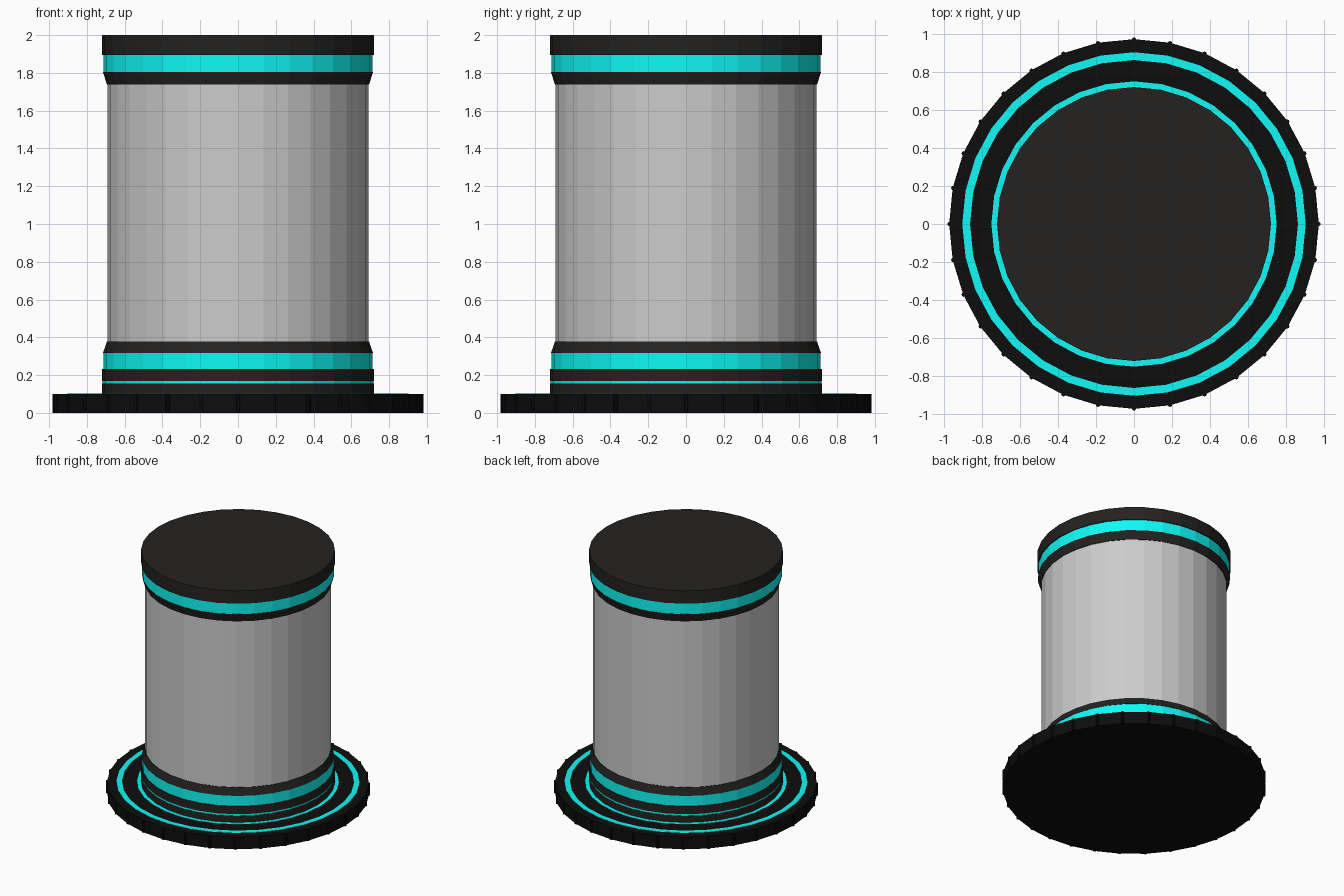
import bpy, bmesh, math

if "Cube" in bpy.data.objects:
    bpy.data.objects.remove(bpy.data.objects["Cube"])

SIDES = 32


def material(name, color):
    m = bpy.data.materials.new(name)
    m.diffuse_color = (*color, 1)
    m.use_nodes = True
    m.node_tree.nodes["Principled BSDF"].inputs["Base Color"].default_value = m.diffuse_color
    return m


BLACK = material("black", (0.004, 0.004, 0.004))
DARK = material("charcoal", (0.017, 0.016, 0.015))
TEAL = material("teal", (0.005, 0.95, 0.92))


def lathe(name, profile, mat=None, closed=False):
    """Spin (radius, z) points around z; zero-radius ends close the solid."""
    bm = bmesh.new()
    rings = []
    for r, z in profile:
        if r == 0:
            rings.append([bm.verts.new((0, 0, z))] * SIDES)
        else:
            rings.append([bm.verts.new((r * math.cos(math.tau * i / SIDES),
                                        r * math.sin(math.tau * i / SIDES), z))
                          for i in range(SIDES)])
    pairs = list(zip(rings, rings[1:]))
    if closed:
        pairs.append((rings[-1], rings[0]))
    for a, b in pairs:
        for i in range(SIDES):
            j = (i + 1) % SIDES
            bm.faces.new(list(dict.fromkeys((a[i], a[j], b[j], b[i]))))
    bmesh.ops.recalc_face_normals(bm, faces=bm.faces)
    mesh = bpy.data.meshes.new(name)
    bm.to_mesh(mesh)
    bm.free()
    obj = bpy.data.objects.new(name, mesh)
    bpy.context.collection.objects.link(obj)
    if mat:
        mesh.materials.append(mat)
    return obj


def drum(name, z0, z1, r0, r1, mat=None):
    return lathe(name, [(0, z0), (r0, z0), (r1, z1), (0, z1)], mat)


# Base plate with two inlaid glowing rings
drum("base_plate", 0, 0.10, 0.972, 0.972, BLACK)
for name, r0, r1 in (("inner_ring", 0.715, 0.75), ("outer_ring", 0.862, 0.903)):
    lathe(name, [(r0, 0.09), (r1, 0.09), (r1, 0.102), (r0, 0.102)], TEAL, True)

# Small upright ribs on the corners of the base rim
bm = bmesh.new()
for i in range(SIDES):
    a = math.tau * i / SIDES
    geo = bmesh.ops.create_cone(bm, cap_ends=True, segments=8, radius1=0.012,
                                radius2=0.012, depth=0.10)
    bmesh.ops.translate(bm, verts=geo["verts"],
                        vec=(0.969 * math.cos(a), 0.969 * math.sin(a), 0.05))
mesh = bpy.data.meshes.new("rim_ribs")
bm.to_mesh(mesh)
bm.free()
mesh.materials.append(BLACK)
bpy.context.collection.objects.link(bpy.data.objects.new("rim_ribs", mesh))

# Stacked column: name, bottom, top, bottom radius, top radius, material
for part in (
    ("lower_foot", 0.10, 0.155, 0.72, 0.72, DARK),
    ("thin_band", 0.155, 0.17, 0.717, 0.717, TEAL),
    ("lower_collar", 0.17, 0.232, 0.72, 0.72, DARK),
    ("lower_band", 0.232, 0.317, 0.712, 0.712, TEAL),
    ("lower_taper", 0.317, 0.377, 0.715, 0.694, DARK),
    ("column_body", 0.377, 1.738, 0.69, 0.69, None),
    ("upper_taper", 1.738, 1.805, 0.694, 0.715, DARK),
    ("upper_band", 1.805, 1.895, 0.712, 0.712, TEAL),
    ("top_cap", 1.895, 2.0, 0.72, 0.72, DARK),
):
    drum(*part)
